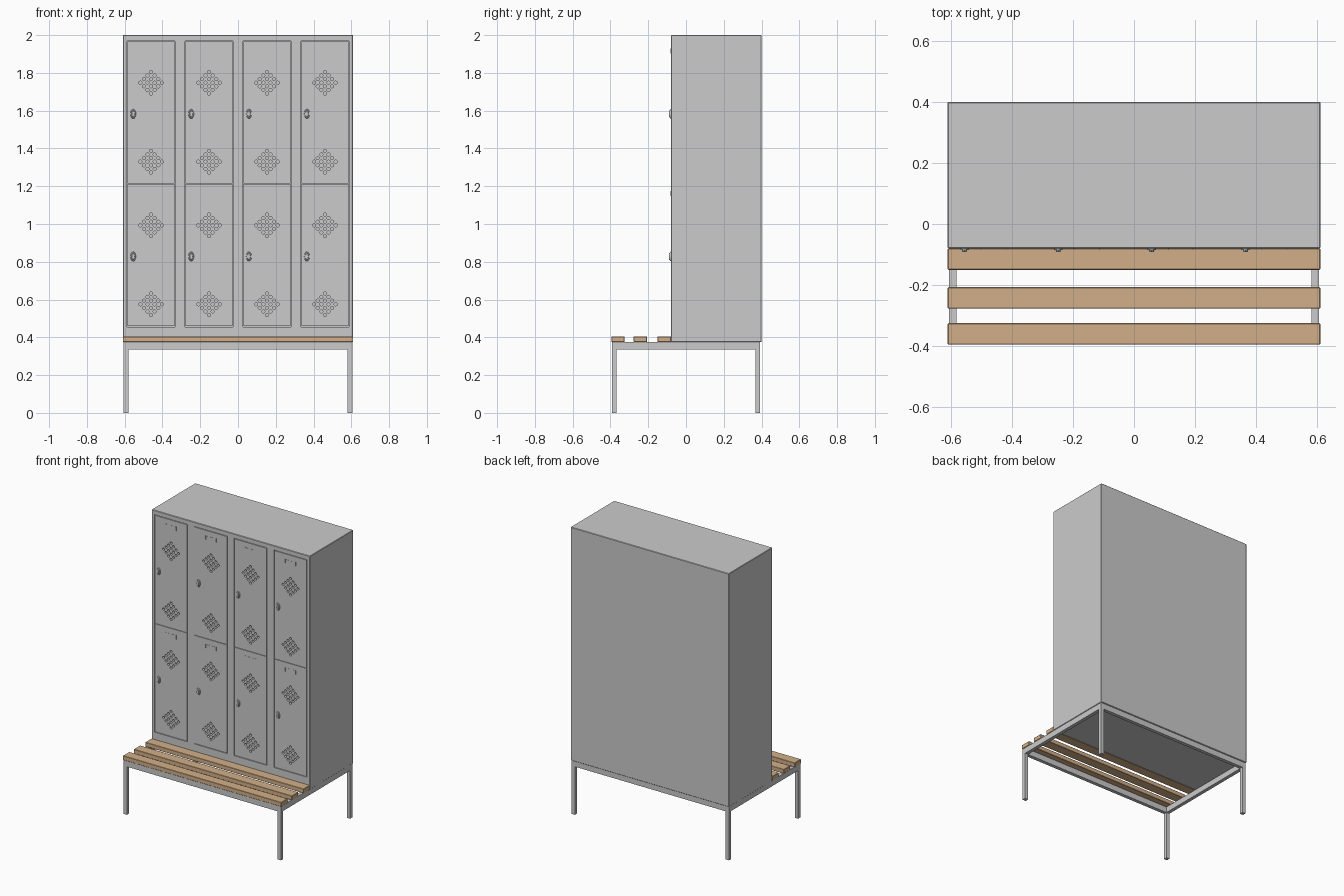
import bpy, bmesh, math
from mathutils import Matrix, Vector

if "Cube" in bpy.data.objects:
    bpy.data.objects.remove(bpy.data.objects["Cube"])

wood = bpy.data.materials.new("wood")
wood.diffuse_color = (0.65, 0.43, 0.25, 1)
wood.use_nodes = True
wood.node_tree.nodes["Principled BSDF"].inputs["Base Color"].default_value = wood.diffuse_color


def finish(name, bm, loc=(0, 0, 0), mat=None):
    bmesh.ops.recalc_face_normals(bm, faces=bm.faces)
    me = bpy.data.meshes.new(name)
    bm.to_mesh(me)
    bm.free()
    ob = bpy.data.objects.new(name, me)
    ob.location = loc
    bpy.context.collection.objects.link(ob)
    if mat:
        me.materials.append(mat)
    return ob


def add_box(bm, lo, hi):
    lo, hi = Vector(lo), Vector(hi)
    m = Matrix.Translation((lo + hi) / 2) @ Matrix.Diagonal((*(hi - lo), 1))
    return bmesh.ops.create_cube(bm, size=1, matrix=m)


def box(name, lo, hi, bevel=0, mat=None):
    bm = bmesh.new()
    add_box(bm, lo, hi)
    if bevel:
        bmesh.ops.bevel(bm, geom=bm.edges[:], offset=bevel, segments=1, affect='EDGES')
    return finish(name, bm, mat=mat)


def add_disc(bm, x, z, y0, y1, rx, rz, sides, taper=1.0):
    # prism along y; the end facing -y is tapered
    m = (Matrix.Translation((x, (y0 + y1) / 2, z)) @ Matrix.Diagonal((rx, 1, rz, 1))
         @ Matrix.Rotation(math.pi / 2, 4, 'X'))
    bmesh.ops.create_cone(bm, cap_ends=True, segments=sides, radius1=1,
                          radius2=taper, depth=y1 - y0, matrix=m)


def cut(target, cutter):
    cutter.hide_render = True
    mod = target.modifiers.new("cut", 'BOOLEAN')
    mod.operation = 'DIFFERENCE'
    mod.solver = 'EXACT'
    mod.object = cutter
    bpy.context.view_layer.objects.active = target
    bpy.ops.object.modifier_apply(modifier=mod.name)
    bpy.data.objects.remove(cutter)


FRONT = -0.08
COLUMNS = (-0.46, -0.153, 0.153, 0.46)
ROWS = (0.835, 1.59)

# locker carcass with one recess per door column
carcass = box("locker_carcass", (-0.61, FRONT, 0.375), (0.61, 0.40, 2.0), bevel=0.003)
bm = bmesh.new()
for x in COLUMNS:
    add_box(bm, (x - 0.127, FRONT - 0.05, 0.455), (x + 0.127, FRONT + 0.022, 1.97))
cut(carcass, finish("recess_cutter", bm))

# perforated door, shared by all eight compartments
door = box("door", (-0.1245, 0, -0.376), (0.1245, 0.016, 0.376))
bm = bmesh.new()
step = 0.019
for zc in (0.158, -0.26):
    for i in range(4):
        for j in range(4):
            add_disc(bm, (i - j) * step, zc + (i + j - 3) * step, -0.02, 0.04,
                     0.0085, 0.0085, 12)
cut(door, finish("hole_cutter", bm))

# turn lock: oval plate with a raised grip
bm = bmesh.new()
add_disc(bm, 0, 0, -0.005, 0.001, 0.015, 0.026, 16, 0.88)
add_disc(bm, 0, 0, -0.011, -0.004, 0.009, 0.020, 12, 0.8)
lock = finish("lock", bm)

# label holder: slim frame around a card
bm = bmesh.new()
add_box(bm, (-0.041, -0.001, -0.012), (0.041, 0.001, 0.012))
for s in (-1, 1):
    add_box(bm, (s * 0.040 - 0.002, -0.003, -0.014), (s * 0.040 + 0.002, 0.001, 0.014))
label = finish("label_holder", bm)

# place doors, locks and label holders
for part, dx, dz in ((door, 0, 0), (lock, -0.095, -0.007), (label, 0, 0.326)):
    for n, (x, z) in enumerate((x, z) for z in ROWS for x in COLUMNS):
        ob = part
        if n:
            ob = part.copy()
            bpy.context.collection.objects.link(ob)
        ob.name = f"{part.name.split('.')[0]}_{n + 1}" if n else part.name
        ob.location = (x + dx, FRONT, z + dz)

# bench slats
for n, y in enumerate((-0.36, -0.242, -0.115)):
    box(f"bench_slat_{n + 1}", (-0.61, y - 0.035, 0.375), (0.61, y + 0.035, 0.405),
        bevel=0.002, mat=wood)

# base frame rails and legs
T, X, Y = 0.025, 0.606, 0.393
for s, side in ((-1, "left"), (1, "right")):
    a, b = sorted((s * X, s * (X - T)))
    box(f"{side}_rail", (a, -Y, 0.335), (b, Y, 0.375))
    for t, end in ((-1, "front"), (1, "back")):
        c, d = sorted((t * Y, t * (Y - T)))
        box(f"{end}_{side}_leg", (a, c, 0), (b, d, 0.335))
for t, end in ((-1, "front"), (1, "back")):
    c, d = sorted((t * Y, t * (Y - T)))
    box(f"{end}_rail", (-X + T, c, 0.335), (X - T, d, 0.375))
